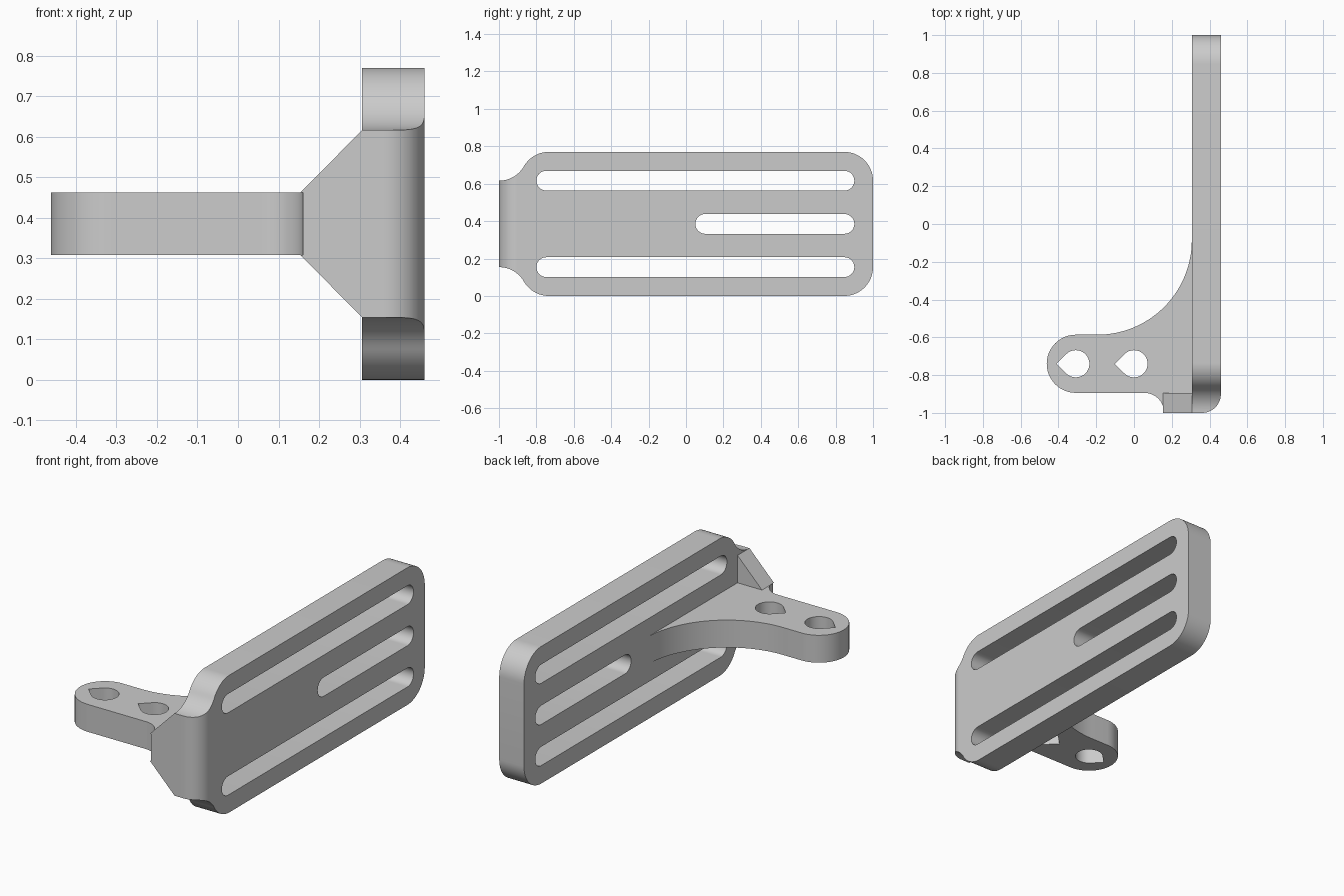
import bpy
import bmesh
from math import cos, sin, radians, sqrt

cube = bpy.data.objects.get("Cube")
if cube:
    bpy.data.objects.remove(cube, do_unlink=True)

# One plain grey for the whole bracket
grey = bpy.data.materials.new("plain grey")
grey.use_nodes = True
colour = (0.6, 0.6, 0.6, 1)
grey.diffuse_color = colour
grey.node_tree.nodes["Principled BSDF"].inputs["Base Color"].default_value = colour

# Main sizes
T = 0.154                    # wall thickness
H = 5 * T                    # plate height
X1 = 0.46                    # outer face of the plate
X0 = X1 - T                  # inner face of the plate
MID = H / 2


def arc(cx, cy, r, a0, a1, n=16):
    """Points along an arc, angles in degrees."""
    steps = [radians(a0 + (a1 - a0) * i / n) for i in range(n + 1)]
    return [(cx + r * cos(a), cy + r * sin(a)) for a in steps]


def prism(name, outline, axis, low, high):
    """Extrude a closed 2D outline along one axis."""
    place = {"x": lambda p, d: (d, p[0], p[1]),
             "y": lambda p, d: (p[0], d, p[1]),
             "z": lambda p, d: (p[0], p[1], d)}[axis]
    bm = bmesh.new()
    ends = [[bm.verts.new(place(p, d)) for p in outline] for d in (low, high)]
    bm.faces.new(ends[0])
    bm.faces.new(ends[1])
    n = len(outline)
    for i in range(n):
        j = (i + 1) % n
        bm.faces.new((ends[0][i], ends[0][j], ends[1][j], ends[1][i]))
    bmesh.ops.recalc_face_normals(bm, faces=bm.faces)
    mesh = bpy.data.meshes.new(name)
    bm.to_mesh(mesh)
    bm.free()
    mesh.materials.append(grey)
    obj = bpy.data.objects.new(name, mesh)
    bpy.context.collection.objects.link(obj)
    return obj


def select(obj):
    bpy.ops.object.select_all(action="DESELECT")
    obj.select_set(True)
    bpy.context.view_layer.objects.active = obj


def carve(obj, cutter, operation="DIFFERENCE"):
    """Apply a boolean and drop the cutter."""
    cutter.hide_render = True
    mod = obj.modifiers.new("carve", "BOOLEAN")
    mod.operation, mod.solver, mod.object = operation, "EXACT", cutter
    select(obj)
    bpy.ops.object.modifier_apply(modifier=mod.name)
    bpy.data.objects.remove(cutter, do_unlink=True)


def finish(obj):
    select(obj)
    bpy.ops.object.shade_smooth_by_angle(angle=radians(30))


# Slotted plate: round back corners, S-curved shoulders at the front neck
shoulder = -1 + sqrt(3) * T
upper = arc(1 - T, H - T, T, 0, 90)
upper += arc(shoulder, H - T, T, 90, 150)
upper += arc(-1, H, T, -30, -90)[1:]
lower = [(y, H - z) for y, z in reversed(upper)]
plate = prism("slotted_plate", upper + lower, "x", X0, X1)

# Rounded outer edge at the front of the neck
R = 0.1
rounding = [(X0 - 0.1, 1.1), (X0 - 0.1, -1), *arc(X1 - R, -1 + R, R, -90, 0), (X1, 1.1)]
rounding = [(x + 0.001 if x >= X1 - 1e-6 else x, y) for x, y in rounding]
carve(plate, prism("edge_rounder", rounding, "z", -0.1, H + 0.1), "INTERSECT")

# Long slots above and below, short slot in the middle
SLOT = 0.053
for start, z in ((-0.8, MID - 0.231), (0.05, MID), (-0.8, MID + 0.231)):
    outline = arc(start + SLOT, z, SLOT, 90, 270) + arc(0.9 - SLOT, z, SLOT, -90, 90)
    carve(plate, prism("slot_cutter", outline, "x", X0 - 0.1, X1 + 0.1))
finish(plate)

# Side arm with a round tip and a sweeping inner curve
TIP = -2 * T
HOLE_Y = -0.74
SWEEP = 0.5
outline = arc(TIP, HOLE_Y, T, 90, 270, 24)
outline += arc(T - R, -1, -1 * (-1 - (HOLE_Y - T)), 90, 0)
outline += [(X0, -1)]
outline += arc(X0 - SWEEP, HOLE_Y + T + SWEEP, SWEEP, 0, -90, 32)
arm = prism("side_arm", outline, "z", MID - T / 2, MID + T / 2)

# Teardrop bolt holes
for x in (TIP, 0):
    r = 0.072
    drop = arc(x, HOLE_Y, r, -135, 135, 24) + [(x - r * sqrt(2), HOLE_Y)]
    carve(arm, prism("hole_cutter", drop, "z", 0, H))
finish(arm)

# Triangular braces joining the arm to the neck
for name, side in (("upper_brace", 1), ("lower_brace", -1)):
    triangle = [(T, MID + side * T / 2), (X0, MID + side * T / 2), (X0, MID + side * T * 1.5)]
    prism(name, triangle, "y", -1, HOLE_Y - T)
